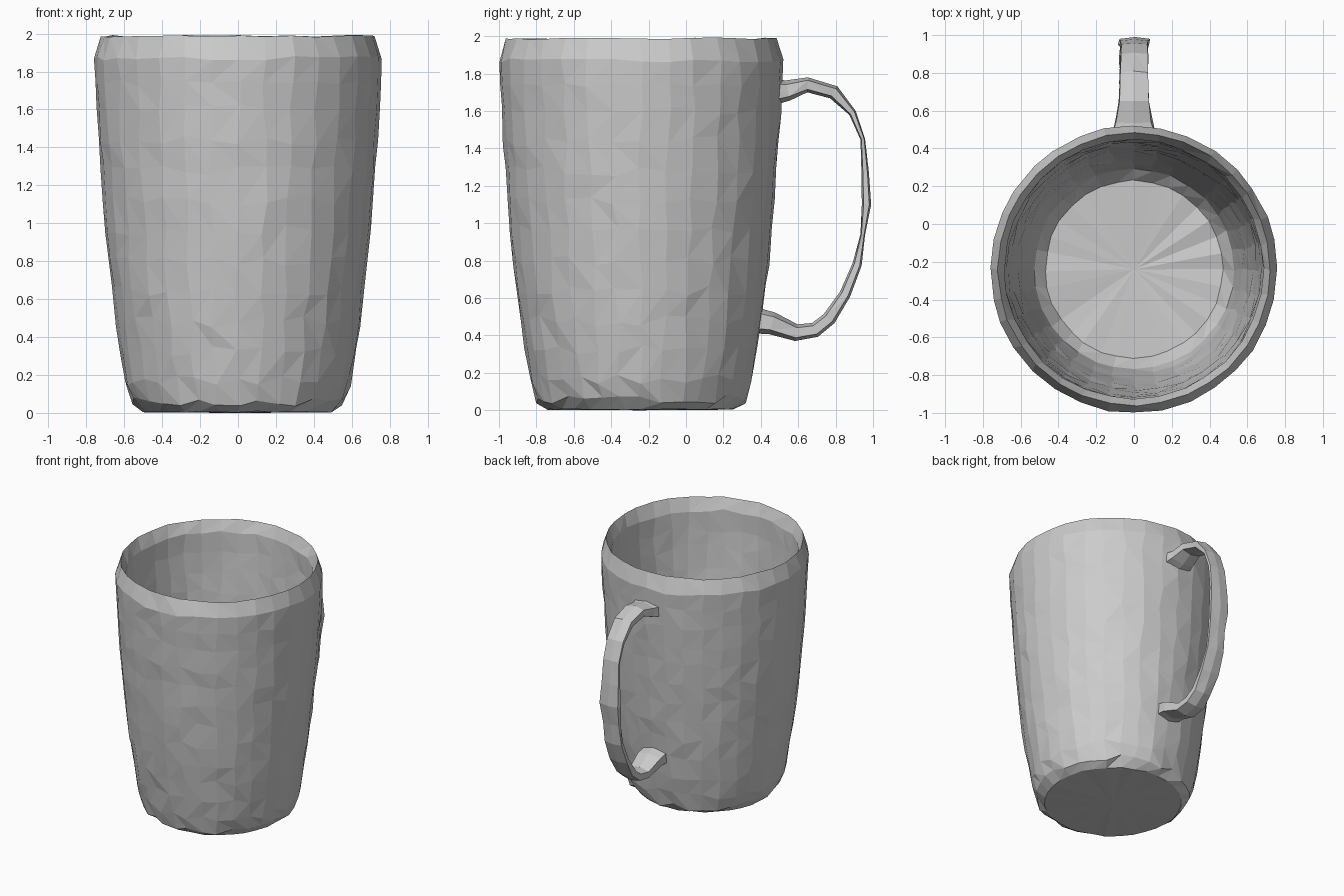
import bpy
import bmesh
import math
import random
from mathutils import Vector

random.seed(4)
cube = bpy.data.objects.get("Cube")
if cube:
    bpy.data.objects.remove(cube, do_unlink=True)

grey = bpy.data.materials.new("light grey clay")
grey.use_nodes = True
shade = (0.6, 0.6, 0.6, 1)
grey.diffuse_color = shade
grey.node_tree.nodes["Principled BSDF"].inputs["Base Color"].default_value = shade

SIDES = 32
CENTRE_Y = -0.24


def bridge(bm, low, high, flip=False):
    """Join two closed loops with triangles."""
    n = len(low)
    for i in range(n):
        j = (i + 1) % n
        if flip:
            bm.faces.new((low[i], low[j], high[i]))
            bm.faces.new((low[j], high[j], high[i]))
        else:
            bm.faces.new((low[i], low[j], high[j]))
            bm.faces.new((low[i], high[j], high[i]))


def finish(bm, name):
    bmesh.ops.recalc_face_normals(bm, faces=bm.faces[:])
    mesh = bpy.data.meshes.new(name)
    bm.to_mesh(mesh)
    bm.free()
    mesh.materials.append(grey)
    obj = bpy.data.objects.new(name, mesh)
    bpy.context.collection.objects.link(obj)
    return obj


# Cup wall: outside, lip, inside (radius, height, height wobble)
outer = [(0.50, 0.006, 0.004), (0.56, 0.06, 0.025), (0.595, 0.17, 0.03),
         (0.622, 0.32, 0.03), (0.645, 0.48, 0.03), (0.666, 0.64, 0.03),
         (0.684, 0.80, 0.03), (0.700, 0.96, 0.03), (0.714, 1.12, 0.03),
         (0.726, 1.28, 0.03), (0.737, 1.44, 0.03), (0.746, 1.60, 0.03),
         (0.754, 1.74, 0.02), (0.760, 1.87, 0.012)]
lip = [(0.722, 1.988, 0.006), (0.685, 1.89, 0.015)]
inner = [(r - 0.07, z, 0.03) for r, z, w in reversed(outer[3:13])]
inner += [(0.53, 0.19, 0.02), (0.47, 0.11, 0.01)]

bm = bmesh.new()
rings = []
for k, (radius, height, wobble) in enumerate(outer + lip + inner):
    ring = []
    for i in range(SIDES):
        a = 2 * math.pi * (i + random.uniform(-0.12, 0.12)) / SIDES
        r = radius + random.uniform(-0.004, 0.004)
        z = max(0, height + random.uniform(-wobble, wobble))
        ring.append(bm.verts.new((r * math.cos(a), CENTRE_Y + r * math.sin(a), z)))
    rings.append(ring)
for k in range(len(rings) - 1):
    bridge(bm, rings[k], rings[k + 1], k % 2 == 1)

# Underside and inner floor
for ring, z in ((rings[0], 0), (rings[-1], 0.09)):
    hub = bm.verts.new((0, CENTRE_Y, z))
    for i in range(SIDES):
        bm.faces.new((ring[i], ring[(i + 1) % SIDES], hub))
finish(bm, "cup")

# Handle: a thin strap swept along an arc (y, z, thickness, half width)
path = [(0.46, 1.70, 0.14, 0.12), (0.545, 1.71, 0.11, 0.095),
        (0.65, 1.74, 0.08, 0.08), (0.79, 1.70, 0.075, 0.075),
        (0.89, 1.59, 0.04, 0.07), (0.945, 1.45, 0.025, 0.07),
        (0.958, 1.27, 0.04, 0.075), (0.965, 1.10, 0.05, 0.08),
        (0.945, 0.94, 0.025, 0.07), (0.915, 0.78, 0.05, 0.07),
        (0.85, 0.62, 0.06, 0.075), (0.765, 0.49, 0.075, 0.075),
        (0.69, 0.43, 0.08, 0.075), (0.59, 0.415, 0.09, 0.08),
        (0.46, 0.465, 0.12, 0.095), (0.37, 0.48, 0.14, 0.10)]
bm = bmesh.new()
loops = []
for k, (y, z, thick, half) in enumerate(path):
    before = path[max(k - 1, 0)]
    after = path[min(k + 1, len(path) - 1)]
    along = Vector((0, after[0] - before[0], after[1] - before[1])).normalized()
    out = Vector((0, -along.z, along.y))
    loop = []
    # Six-sided section, a little crowned on both faces
    for sx, so in ((-1, 0.3), (0, 0.5), (1, 0.3), (1, -0.3), (0, -0.5), (-1, -0.3)):
        p = Vector((sx * half + random.uniform(-0.006, 0.006), y, z)) + out * so * thick
        loop.append(bm.verts.new(p))
    loops.append(loop)
for k in range(len(loops) - 1):
    bridge(bm, loops[k], loops[k + 1], k % 2 == 1)
bm.faces.new(loops[0])
bm.faces.new(loops[-1])
finish(bm, "handle")
